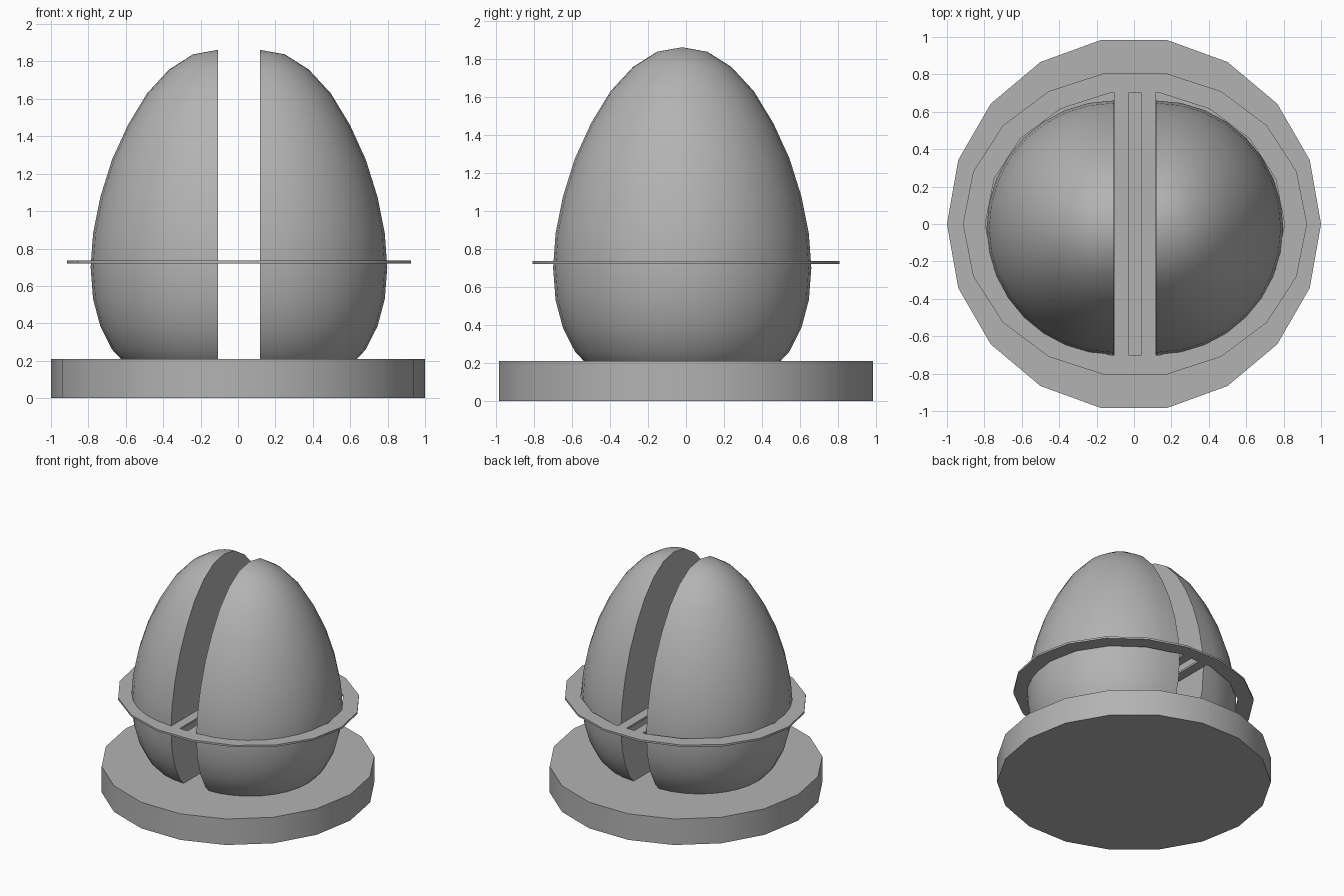
import bpy, bmesh, math

if "Cube" in bpy.data.objects:
    bpy.data.objects.remove(bpy.data.objects["Cube"])

CX = 0.005          # shell and ring sit slightly right of the base centre
GAP = 0.113         # half of the gap between the two halves
# height of each ring of the egg, from tip to bottom
EGG_Z = [1.862, 1.838, 1.757, 1.63, 1.46, 1.275, 1.075, 0.88, 0.70,
         0.53, 0.385, 0.26, 0.17, 0.11, 0.07, 0.05, 0.04]

grey = bpy.data.materials.new("dark_grey")
grey.diffuse_color = (0.45, 0.45, 0.45, 1)
grey.use_nodes = True
grey.node_tree.nodes["Principled BSDF"].inputs["Base Color"].default_value = grey.diffuse_color


def select(ob):
    bpy.ops.object.select_all(action='DESELECT')
    ob.select_set(True)
    bpy.context.view_layer.objects.active = ob


def link(data, name):
    data.materials.append(grey)
    ob = bpy.data.objects.new(name, data)
    bpy.context.collection.objects.link(ob)
    select(ob)
    return ob


def finish(bm, name):
    bmesh.ops.recalc_face_normals(bm, faces=bm.faces)
    mesh = bpy.data.meshes.new(name)
    bm.to_mesh(mesh)
    bm.free()
    link(mesh, name)
    bpy.ops.object.shade_smooth_by_angle(angle=math.radians(30))


def egg_half(name, side):
    bm = bmesh.new()
    bmesh.ops.create_uvsphere(bm, u_segments=32, v_segments=16, radius=1)
    for v in bm.verts:
        i = round(math.acos(max(-1, min(1, v.co.z))) / (math.pi / 16))
        v.co.x *= 0.68
        v.co.y *= 0.68
        v.co.z = EGG_Z[i]
    # cut in half and close the flat face
    bmesh.ops.bisect_plane(bm, geom=bm.verts[:] + bm.edges[:] + bm.faces[:], dist=1e-4,
                           plane_co=(0, 0, 0), plane_no=(side, 0, 0), clear_inner=True)
    rim = [e for e in bm.edges if e.is_boundary]
    bmesh.ops.holes_fill(bm, edges=rim, sides=0)
    bmesh.ops.translate(bm, verts=bm.verts, vec=(CX + side * GAP, -0.02, 0))
    finish(bm, name)


def oval(rx, ry, steps):
    return [(rx * math.cos(k * math.tau / 18), ry * math.sin(k * math.tau / 18)) for k in steps]


# round 18-sided base
bm = bmesh.new()
face = bm.faces.new([bm.verts.new((x, y, 0)) for x, y in oval(1, 1, range(18))])
ext = bmesh.ops.extrude_face_region(bm, geom=[face], use_keep_orig=True)
bmesh.ops.translate(bm, verts=[g for g in ext["geom"] if isinstance(g, bmesh.types.BMVert)],
                    vec=(0, 0, 0.21))
finish(bm, "base")

# two halves of the egg shape
egg_half("egg_half_right", 1)
egg_half("egg_half_left", -1)

# thin oval ring plate with a hole for each half and a narrow slot between them
END = 0.71 * math.sin(math.radians(80))
hole = [(0.11, -END)] + oval(0.80, 0.71, range(-4, 5)) + [(0.11, END)]
slot = [(-0.035, -END), (0.035, -END), (0.035, END), (-0.035, END)]
curve = bpy.data.curves.new("ring", 'CURVE')
curve.dimensions = '2D'
curve.fill_mode = 'BOTH'
curve.extrude = 0.0075
for outline in (oval(0.92, 0.82, range(18)), hole, [(-x, y) for x, y in hole], slot):
    spline = curve.splines.new('POLY')
    spline.points.add(len(outline) - 1)
    for p, (x, y) in zip(spline.points, outline):
        p.co = (x, y, 0, 1)
    spline.use_cyclic_u = True
ring = link(curve, "ring")
ring.location = (CX, 0, 0.7275)
bpy.ops.object.convert(target='MESH')
bpy.ops.object.shade_smooth_by_angle(angle=math.radians(30))
